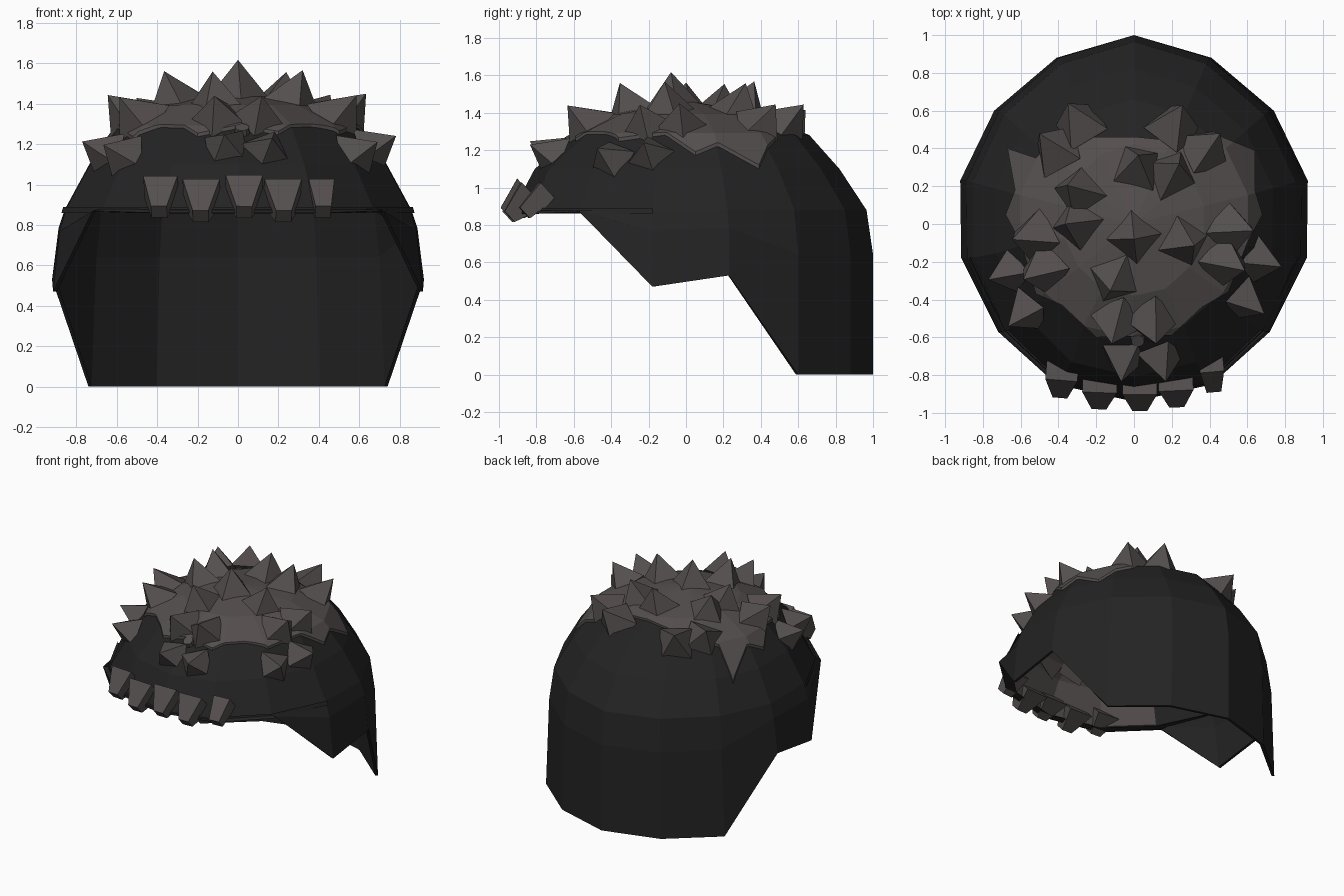
import bpy, bmesh, random
from mathutils import Vector, Matrix
from mathutils.bvhtree import BVHTree

random.seed(4)
if "Cube" in bpy.data.objects:
    bpy.data.objects.remove(bpy.data.objects["Cube"])


def make_material(name, color):
    m = bpy.data.materials.new(name)
    m.use_nodes = True
    m.diffuse_color = color
    m.node_tree.nodes["Principled BSDF"].inputs["Base Color"].default_value = color
    return m


BLACK = make_material("charcoal black", (0.017, 0.017, 0.017, 1))
GREY = make_material("warm grey", (0.09, 0.078, 0.077, 1))


def add_object(name, bm, mats):
    bmesh.ops.recalc_face_normals(bm, faces=bm.faces)
    mesh = bpy.data.meshes.new(name)
    bm.to_mesh(mesh)
    bm.free()
    for m in mats:
        mesh.materials.append(m)
    ob = bpy.data.objects.new(name, mesh)
    bpy.context.collection.objects.link(ob)
    return ob


# Outline from back to front on the left half: x, y, height of the lower rim
HALF = [(0, 1, 0), (.41, .88, 0), (.74, .6, 0), (.92, .23, .53),
        (.915, -.18, .47), (.72, -.57, .87), (.41, -.85, .86), (0, -.94, .86)]
OUTLINE = HALF + [(-x, y, z) for x, y, z in HALF[-2:0:-1]]
SEAM = .88
# Dome rings from crown to seam: height, side scale, back scale, front scale
RINGS = [(1.38, .40, .42, .40), (1.28, .65, .66, .63),
         (1.10, .80, .82, .86), (SEAM, .93, .965, .985)]


def helmet_mesh(grow=1.0, wall=.02):
    """Closed thin shell: outer rings down to the rim, inner rings back up."""
    side = []
    for z, sx, back, front in RINGS:
        side.append([Vector((x * sx, y * (back if y > 0 else front), z))
                     for x, y, r in OUTLINE])
    side.append([Vector((x * .965, y, SEAM + (r - SEAM) * .27)) for x, y, r in OUTLINE])
    side.append([Vector((x, y, r)) for x, y, r in OUTLINE])
    inner = []
    for ring in reversed(side):
        inner.append([Vector((p.x * (1 - wall), p.y * (1 - wall),
                              p.z - wall * max(0, (p.z - .8) / .65))) for p in ring])
    bm = bmesh.new()
    rows = [[bm.verts.new(p * grow) for p in ring] for ring in side + inner]
    top = bm.verts.new((0, 0, 1.45 * grow))
    low = bm.verts.new((0, 0, (1.45 - wall) * grow))
    n, outer = len(OUTLINE), len(side)
    for i in range(n):
        j = (i + 1) % n
        bm.faces.new((top, rows[0][i], rows[0][j]))
        bm.faces.new((low, rows[-1][j], rows[-1][i]))
        for k in range(len(rows) - 1):
            f = bm.faces.new((rows[k][i], rows[k + 1][i], rows[k + 1][j], rows[k][j]))
            # Grey lining inside the front half
            if k >= outer and f.calc_center_median().y < -.4:
                f.material_index = 1
    return bm


shell = helmet_mesh()
surface = BVHTree.FromBMesh(shell)
add_object("helmet_shell", shell, [BLACK, GREY])

# Raised brim lip around the front edge
bm = bmesh.new()
lip = [p for p in OUTLINE if p[1] < 0]
rows = [[bm.verts.new((x * sx, y * sy, z)) for x, y, r in lip]
        for sx, sy, z in ((.945, .99, .89), (.955, 1.0, .86), (.9, .94, .86))]
for a, b in zip(rows, rows[1:]):
    for i in range(len(lip) - 1):
        bm.faces.new((a[i], b[i], b[i + 1], a[i + 1]))
add_object("brim_lip", bm, [BLACK])

# Jagged grey crown patch, trimmed from a slightly larger shell
PATCH = [(.02, .46), (.22, .44), (.42, .48), (.64, .39), (.64, .18), (.68, .05),
         (.6, -.1), (.5, -.36), (.36, -.44), (.2, -.59), (-.2, -.6), (-.38, -.43),
         (-.52, -.37), (-.6, -.1), (-.68, .05), (-.63, .18), (-.67, .4),
         (-.52, .35), (-.4, .46), (-.2, .46)]
crown = add_object("crown_patch", helmet_mesh(1.01), [GREY])
for p in crown.data.polygons:
    p.material_index = 0
bm = bmesh.new()
base = bm.faces.new([bm.verts.new((x, y, 1.0)) for x, y in PATCH])
wall = bmesh.ops.extrude_face_region(bm, geom=[base])["geom"]
bmesh.ops.translate(bm, vec=(0, 0, 1),
                    verts=[v for v in wall if isinstance(v, bmesh.types.BMVert)])
cutter = add_object("crown_cutter", bm, [GREY])
cutter.hide_render = True
trim = crown.modifiers.new("trim", "BOOLEAN")
trim.operation, trim.solver, trim.object = "INTERSECT", "EXACT", cutter
graph = bpy.context.evaluated_depsgraph_get()
trimmed = bpy.data.meshes.new_from_object(crown.evaluated_get(graph))
crown.modifiers.clear()
crown.data = trimmed
bpy.data.objects.remove(cutter)


def spike(name, base, axis, radius, height, tip=0.0, sides=4, twist=0.0):
    bm = bmesh.new()
    turn = axis.to_track_quat("Z", "Y").to_matrix().to_4x4()
    place = (Matrix.Translation(base + axis * height / 2) @ turn
             @ Matrix.Rotation(twist, 4, "Z"))
    bmesh.ops.create_cone(bm, cap_ends=True, segments=sides, radius1=radius,
                          radius2=tip, depth=height, matrix=place)
    bmesh.ops.remove_doubles(bm, verts=bm.verts, dist=.0001)
    return add_object(name, bm, [GREY])


# Pyramid spikes over the dome, placed on the surface and pointing outward
CROWN = [(-.31, .18), (-.32, 0), (.02, .32), (.21, .28), (0, -.07), (.28, -.1), (-.11, -.31)]
LOWER = [(-.55, -.07), (-.5, -.25), (-.43, .41), (-.3, .55), (.22, .54), (.39, .41),
         (.54, -.03), (.5, -.21), (-.1, -.54), (.1, -.54)]
BROW = [(-.68, -.26), (-.59, -.48), (.69, -.2), (.61, -.42), (-.06, -.74), (.15, -.74)]
for label, spots, drop, size, height in (("crown_spike", CROWN, .55, .16, .2),
                                         ("dome_spike", LOWER, .75, .16, .2),
                                         ("brow_spike", BROW, .8, .135, .17)):
    for i, (x, y) in enumerate(spots):
        axis = Vector((x, y, 0))
        hit = surface.ray_cast(Vector((x * .95, y * .95, 3)), Vector((0, 0, -1)))[0]
        axis = (hit - Vector((0, 0, drop))).normalized()
        spike(f"{label}_{i + 1}", hit - axis * .02, axis, size, height,
              twist=random.uniform(0, 1.57))

# Blunt teeth along the front brim, leaning forward and down
for i, (x, y, z, size) in enumerate([(-.38, -.77, .98, .12), (-.18, -.83, .96, .13),
                                     (.03, -.84, .98, .13), (.22, -.82, .96, .13),
                                     (.41, -.74, .98, .09)]):
    axis = Vector((x * .15, -.7, -.65)).normalized()
    spike(f"brim_tooth_{i + 1}", Vector((x, y, z)), axis, size, .17, tip=.055, twist=.785)

# Small stud above the brow
spike("brow_stud", Vector((.02, -.6, 1.25)), Vector((0, -.5, .85)).normalized(),
      .04, .04, tip=.035, sides=10)
